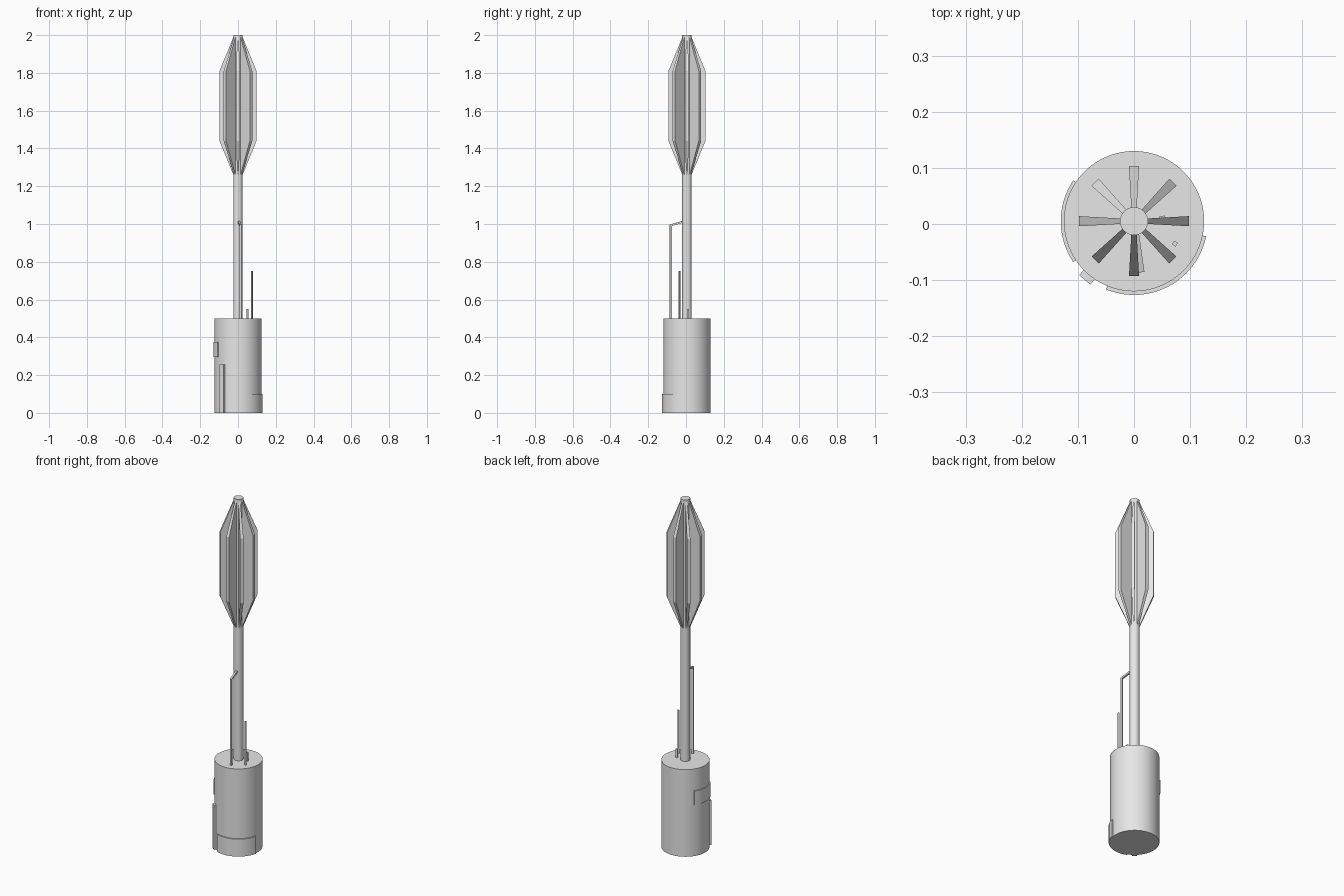
import bpy, bmesh
from math import radians, cos, sin, pi
from mathutils import Vector, Matrix

cube = bpy.data.objects.get("Cube")
if cube:
    bpy.data.objects.remove(cube, do_unlink=True)

AXIS_Y = 0.005      # the main axis sits slightly behind the origin
BODY_R = 0.125
BODY_TOP = 0.5

grey = bpy.data.materials.new("light_grey")
grey.use_nodes = True
grey.diffuse_color = (0.8, 0.8, 0.8, 1)
for node in grey.node_tree.nodes:
    if node.type == 'BSDF_PRINCIPLED':
        node.inputs["Base Color"].default_value = (0.8, 0.8, 0.8, 1)


def finish(name, bm, location=(0, 0, 0), turn=0, smooth=False):
    bmesh.ops.recalc_face_normals(bm, faces=bm.faces)
    mesh = bpy.data.meshes.new(name)
    bm.to_mesh(mesh)
    bm.free()
    mesh.materials.append(grey)
    ob = bpy.data.objects.new(name, mesh)
    ob.location = location
    ob.rotation_euler.z = turn
    bpy.context.collection.objects.link(ob)
    if smooth:
        bpy.ops.object.select_all(action='DESELECT')
        ob.select_set(True)
        bpy.context.view_layer.objects.active = ob
        bpy.ops.object.shade_smooth_by_angle(angle=radians(30))
    return ob


def cylinder(name, radius, z0, z1, sides):
    bm = bmesh.new()
    bmesh.ops.create_cone(bm, cap_ends=True, segments=sides, radius1=radius,
                          radius2=radius, depth=z1 - z0)
    return finish(name, bm, (0, AXIS_Y, (z0 + z1) / 2), smooth=True)


def box(name, size, location, turn=0):
    bm = bmesh.new()
    bmesh.ops.create_cube(bm, size=1)
    bmesh.ops.scale(bm, vec=size, verts=bm.verts)
    return finish(name, bm, location, turn)


def loft(bm, rings):
    """Join equal closed rings of points into a capped solid."""
    rows = [[bm.verts.new(p) for p in ring] for ring in rings]
    n = len(rows[0])
    for a, b in zip(rows, rows[1:]):
        for i in range(n):
            j = (i + 1) % n
            bm.faces.new((a[i], a[j], b[j], b[i]))
    bm.faces.new(rows[0])
    bm.faces.new(rows[-1])


def curved_plate(name, start, end, z0, z1, outer=0.1305, steps=24):
    """Thin plate wrapped around the body between two angles."""
    bm = bmesh.new()
    rings = []
    for i in range(steps + 1):
        a = radians(start + (end - start) * i / steps)
        rings.append([(r * cos(a), r * sin(a), z) for r, z in
                      ((0.122, z0), (outer, z0), (outer, z1), (0.122, z1))])
    loft(bm, rings)
    return finish(name, bm, (0, AXIS_Y, 0), smooth=True)


# Body and central mast
cylinder("body", BODY_R, 0, BODY_TOP, 96)
cylinder("mast", 0.025, BODY_TOP - 0.02, 2.0, 48)

# Eight wedge fins, thicker at the outer edge
fin_profile = ((0.02, 1.25), (0.098, 1.44), (0.098, 1.81), (0.02, 2.0))
for k in range(8):
    bm = bmesh.new()
    loft(bm, [[(r, side * (0.0035 + 0.056 * r), z) for r, z in fin_profile]
              for side in (-1, 1)])
    finish(f"fin_{k + 1}", bm, (0, AXIS_Y, 0), k * pi / 4)

# Curved plates on the body
curved_plate("lower_front_plate", 247.6, 348.2, 0, 0.1, outer=0.1315)
curved_plate("right_side_plate", 146, 214, 0.295, 0.375)

# Upright rail on the body's front right
angle = radians(230)
box("side_rail", (0.024, 0.026, 0.255),
    (0.1245 * cos(angle), AXIS_Y + 0.1245 * sin(angle), 0.1275), angle)

# Bent square pipe from the body to the mast
bm = bmesh.new()
path = [Vector((0.013, -0.081, BODY_TOP - 0.01)), Vector((0.013, -0.081, 0.993)),
        Vector((0.002, -0.005, 1.015))]
arm = (path[2] - path[1]).normalized()
across = Vector((-arm.y, arm.x, 0)).normalized()
normals = [Vector((arm.x, arm.y, 0)).normalized(), None, arm.cross(across)]
half = 0.005
mitre = Vector((0, 0, 1)) - arm
mitre *= half / mitre.dot(-normals[0])
offsets = [normals[0] * -half, mitre, normals[2] * half]
if offsets[2].z < 0:
    offsets[2] = -offsets[2]
loft(bm, [[p + across * half + o, p - across * half + o,
           p - across * half - o, p + across * half - o]
          for p, o in zip(path, offsets)])
finish("bent_pipe", bm)

# Two square rods on top of the body
box("tall_rod", (0.0075, 0.0075, 0.26), (0.073, -0.035, 0.62), radians(-33))
box("short_rod", (0.01, 0.009, 0.06), (0.051, 0.010, 0.52), radians(8))
